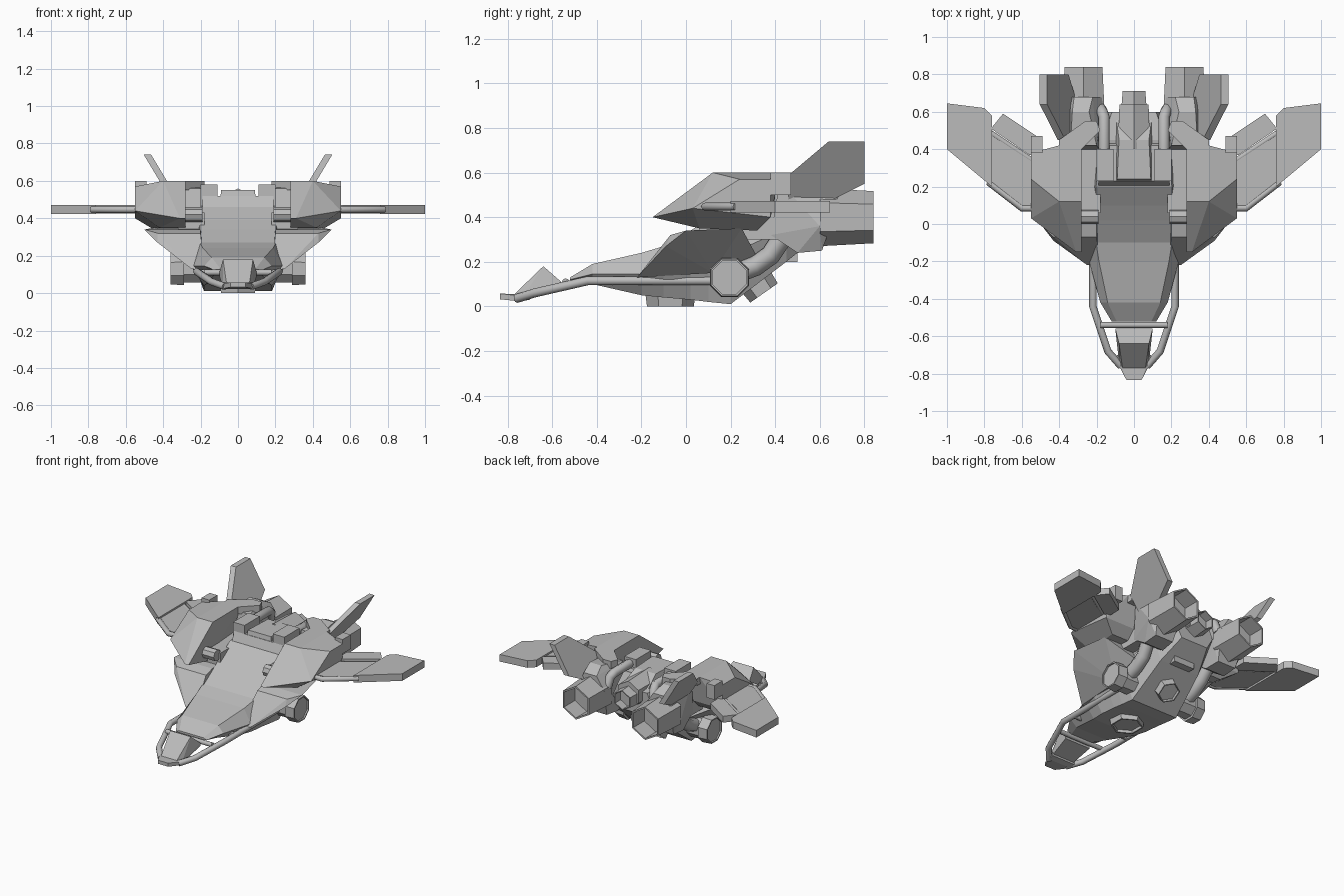
import bpy, bmesh, math
from mathutils import Vector

cube = bpy.data.objects.get("Cube")
if cube:
    bpy.data.objects.remove(cube)

grey = bpy.data.materials.new("hull grey")
grey.use_nodes = True
grey.diffuse_color = (.5, .5, .5, 1)
grey.node_tree.nodes["Principled BSDF"].inputs["Base Color"].default_value = grey.diffuse_color


def finish(name, bm, mirror):
    """Turn the working mesh into an object, with a twin on the other side if asked."""
    bmesh.ops.recalc_face_normals(bm, faces=bm.faces)
    mesh = bpy.data.meshes.new(name)
    bm.to_mesh(mesh)
    bm.free()
    mesh.materials.append(grey)
    part = bpy.data.objects.new(name, mesh)
    bpy.context.collection.objects.link(part)
    if mirror:
        part.modifiers.new("both sides", "MIRROR").use_mirror_merge = False


def skin(name, rings, mirror=False):
    """Join matching rings of points into a closed body."""
    bm = bmesh.new()
    loops = [[bm.verts.new(point) for point in ring] for ring in rings]
    for near, far in zip(loops, loops[1:]):
        for i in range(len(near)):
            bm.faces.new((near[i - 1], near[i], far[i], far[i - 1]))
    bm.faces.new(loops[0])
    bm.faces.new(loops[-1])
    finish(name, bm, mirror)


def block(name, rows, mirror=True):
    """Faceted block wrapped around crosswise edges: y, z, inner x, outer x."""
    bm = bmesh.new()
    for y, z, inner, outer in rows:
        bm.verts.new((inner, y, z))
        bm.verts.new((outer, y, z))
    result = bmesh.ops.convex_hull(bm, input=bm.verts[:])
    spare = {item for item in result["geom_interior"] + result["geom_unused"]
             if isinstance(item, bmesh.types.BMVert)}
    bmesh.ops.delete(bm, geom=list(spare), context="VERTS")
    bmesh.ops.dissolve_limit(bm, angle_limit=.03, verts=bm.verts, edges=bm.edges)
    finish(name, bm, mirror)


def centre_block(name, rows):
    block(name, [(y, z, -half, half) for y, z, half in rows], mirror=False)


def box(name, inner, outer, front, back, low, high):
    block(name, [(y, z, inner, outer) for y in (front, back) for z in (low, high)])


def plate(name, outline, low, high):
    """Flat panel standing between two heights."""
    skin(name, [[(x, y, z) for x, y in outline] for z in (low, high)], mirror=True)


def drum(name, start, end, radius, end_radius, sides=6, turn=0, hollow=0, mirror=True):
    """Prism between two points, with a recess in the far end if hollow."""
    start, end = Vector(start), Vector(end)
    axis = (end - start).normalized()
    side = axis.cross(Vector((0, 0, 1)))
    if side.length < .1:
        side = Vector((1, 0, 0))
    side.normalize()
    up = side.cross(axis)
    stages = [(start, radius), (end, end_radius)]
    if hollow:
        lip = end_radius * .9
        stages += [(end, lip), (end - axis * hollow, lip)]
    angles = [math.tau * (i + turn) / sides for i in range(sides)]
    skin(name, [[centre + size * (math.cos(a) * up + math.sin(a) * side) for a in angles]
                for centre, size in stages], mirror)


def tube(name, path, radius, signs=(1, -1)):
    """Round pipe along a path, with its twin on the other side."""
    curve = bpy.data.curves.new(name, "CURVE")
    curve.dimensions = "3D"
    curve.bevel_depth = radius
    curve.bevel_resolution = 2
    curve.use_fill_caps = True
    for sign in signs:
        spline = curve.splines.new("POLY")
        spline.points.add(len(path) - 1)
        for point, (x, y, z) in zip(spline.points, path):
            point.co = (sign * x, y, z, 1)
        spline.use_smooth = True
    curve.materials.append(grey)
    bpy.context.collection.objects.link(bpy.data.objects.new(name, curve))


def hull_section(y, half, top, belly):
    """Six-sided fuselage section with a flat roof and a narrower belly."""
    right = [(half * .78, top), (half, (top + belly) / 2), (half * .7, belly)]
    return [(x, y, z) for x, z in right] + [(-x, y, z) for x, z in reversed(right)]


# Central fuselage with cockpit roof and belly
stations = [(-.52, .12, .13, .11), (-.42, .18, .19, .1), (-.2, .24, .24, .05), (-.1, .26, .27, .04),
            (.02, .26, .34, .03), (.1, .26, .39, .02), (.2, .26, .46, .01),
            (.45, .22, .5, .2), (.6, .15, .48, .32)]
skin("fuselage", [hull_section(*station) for station in stations])

# Side shoulders flaring out under the armour
block("shoulder", [(-.22, .13, .18, .25), (-.09, .27, .2, .43), (-.07, .32, .2, .43),
                   (0, .34, .2, .5), (.25, .35, .2, .45), (.12, .15, .2, .25), (.32, .22, .2, .22)])

# Big armour blocks with their top flanges and mounts
block("armour", [(-.15, .4, .28, .31), (.03, .44, .3, .55), (.06, .35, .28, .42),
                 (.32, .34, .3, .45), (.38, .4, .3, .55), (.12, .6, .28, .4),
                 (.42, .6, .28, .4), (.24, .57, .3, .55), (.38, .57, .3, .55)])
plate("armour_flange", [(.28, .2), (.28, .4), (.18, .5), (.2, .55), (.26, .55), (.4, .45), (.4, .2)], .55, .6)
box("armour_corner", inner=.49, outer=.55, front=.38, back=.47, low=.5, high=.6)
box("armour_mount", inner=.18, outer=.32, front=.06, back=.45, low=.3, high=.43)
drum("armour_pivot", (.19, .04, .42), (.3, .04, .42), radius=.04, end_radius=.04, sides=8)

# Dorsal deck, housings and feed pipes
centre_block("dorsal_ridge", [(.22, .46, .1), (.24, .55, .09), (.45, .55, .08), (.6, .46, .1)])
centre_block("dorsal_cowl", [(.2, .45, .19), (.23, .52, .19), (.42, .52, .19), (.45, .45, .19)])
box("pipe_housing", inner=.11, outer=.2, front=.23, back=.4, low=.46, high=.58)
tube("feed_pipe", [(.16, .38, .54), (.16, .57, .54), (.17, .6, .52), (.18, .62, .45)], radius=.03)

# Central engine
drum("centre_engine", (0, .4, .46), (0, .64, .46), radius=.1, end_radius=.09, mirror=False)
drum("centre_nozzle", (0, .6, .44), (0, .71, .44), radius=.08, end_radius=.07, hollow=.06, mirror=False)

# Main engines
block("engine_body", [(.38, .32, .17, .32), (.5, .24, .18, .33), (.61, .25, .19, .33),
                      (.6, .36, .16, .38), (.68, .45, .16, .36), (.68, .54, .22, .32),
                      (.42, .56, .2, .34), (.6, .58, .24, .33)])
drum("engine_nozzle", (.27, .6, .4), (.27, .84, .4), radius=.13, end_radius=.117, hollow=.12)

# Tail fins, leaning outward as they rise
fin_profile = [(.45, .58), (.64, .74), (.8, .74), (.8, .55), (.66, .48), (.46, .48)]
block("tail_fin", [(y, z, z * .6 + .02, z * .6 + .06) for y, z in fin_profile])

# Wings: outer blade, inner panel, flap and spars
plate("wing_blade", [(.76, .2), (1, .4), (1, .645), (.8, .62), (.76, .58)], .422, .472)
plate("wing_panel", [(.54, .1), (.62, .1), (.77, .22), (.77, .48), (.54, .33)], .435, .46)
plate("wing_flap", [(.52, .36), (.56, .37), (.765, .51), (.7, .59), (.52, .47)], .425, .47)
tube("front_spar", [(.5, .085, .447), (.6, .085, .447), (.78, .225, .447)], radius=.018)
tube("rear_spar", [(.5, .31, .447), (.77, .49, .447)], radius=.014)

# Side pods and the pipes running back to the engines
drum("side_pod", (.18, .195, .13), (.34, .195, .13), radius=.08, end_radius=.08, sides=8, turn=.5)
drum("pod_cap", (.29, .195, .13), (.36, .195, .13), radius=.095, end_radius=.09, sides=8, turn=.5, hollow=.01)
tube("exhaust_pipe", [(.24, .2, .14), (.24, .31, .18), (.24, .38, .23), (.25, .44, .32)], radius=.045)

# Nose frame, tip and wedge
tube("nose_rail", [(.22, .15, .115), (.22, -.44, .115), (.14, -.68, .06), (.07, -.76, .035)], radius=.02)
for name, half, y in (("rear_crossbar", .22, -.33), ("front_crossbar", .18, -.54)):
    tube(name, [(-half, y, .11), (half, y, .11)], radius=.016, signs=[1])
centre_block("nose_tip", [(y, z + rise, half) for rise in (0, .025)
                          for y, z, half in ((-.835, .032, .04), (-.74, .022, .09), (-.7, .03, .09))])
centre_block("nose_wedge", [(-.78, .045, .06), (-.64, .18, .08), (-.56, .11, .1), (-.56, .09, .1), (-.74, .03, .08)])

# Belly thrusters and keel
drum("belly_thruster", (0, -.07, .08), (0, -.07, 0), radius=.115, end_radius=.105, hollow=.02, mirror=False)
drum("rear_thruster", (0, .28, .16), (0, .35, .06), radius=.085, end_radius=.075, hollow=.02, mirror=False)
centre_block("belly_keel", [(y, z, .08) for y in (.36, .5) for z in (.2, .32)])
